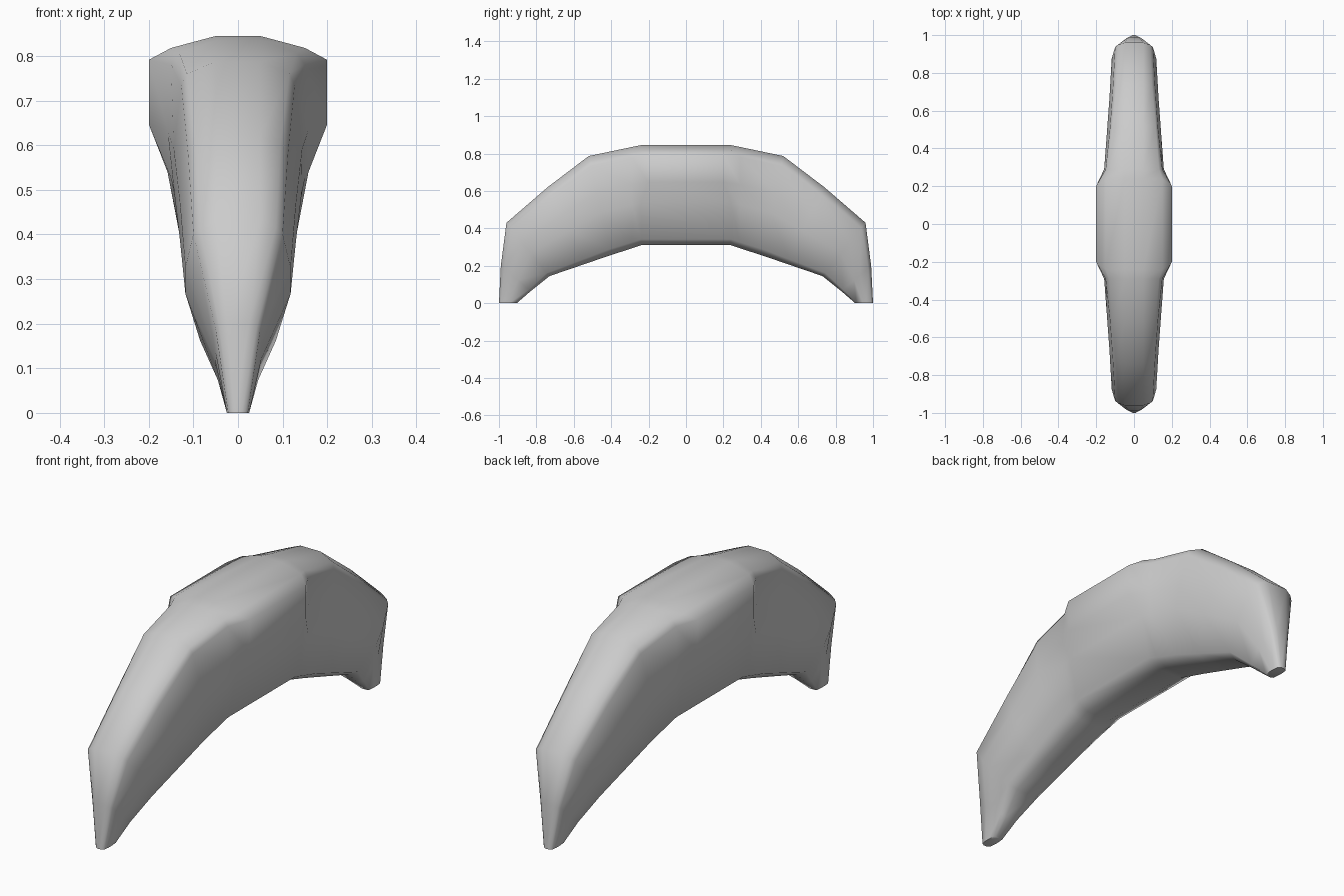
import bpy, bmesh, math

if "Cube" in bpy.data.objects:
    bpy.data.objects.remove(bpy.data.objects["Cube"])

# Each section: top (y, z), bottom (y, z), half widths from top to bottom edge
T = [0, 0.05, 0.10, 0.37, 0.57, 0.94, 1.0]
SECTIONS = [
    ((1.00, 0.00), (0.905, 0.00), [.008, .016, .022, .025, .025, .022, .010]),
    ((0.99, 0.20), (0.83, 0.065), [.025, .042, .050, .053, .053, .045, .022]),
    ((0.96, 0.43), (0.73, 0.145), [.050, .085, .100, .118, .118, .085, .045]),
    ((0.74, 0.62), (0.54, 0.21), [.050, .095, .112, .130, .130, .098, .050]),
    ((0.52, 0.787), (0.40, 0.258), [.050, .115, .127, .144, .142, .108, .055]),
    ((0.29, 0.835), (0.29, 0.293), [.050, .132, .150, .158, .150, .115, .058]),
    ((0.24, 0.845), (0.24, 0.31), [.050, .150, .200, .200, .158, .120, .060]),
]


def ring(bm, section, side):
    (ty, tz), (by, bz), widths = section
    half = []
    for i, (t, w) in enumerate(zip(T, widths)):
        y = ty + (by - ty) * t
        if w == 0.2:          # the side bulge is a little shorter than the top
            y *= 0.84
        half.append((w, side * y, tz + (bz - tz) * t))
    pts = half + [(-x, y, z) for x, y, z in reversed(half)]
    return [bm.verts.new(p) for p in pts]


# Arched, tapering body lofted from end to end
bm = bmesh.new()
rings = [ring(bm, s, -1) for s in SECTIONS] + [ring(bm, s, 1) for s in reversed(SECTIONS)]
n = len(rings[0])
for a, b in zip(rings, rings[1:]):
    for i in range(n):
        j = (i + 1) % n
        bm.faces.new((a[i], a[j], b[j], b[i]))
bm.faces.new(rings[0])
bm.faces.new(rings[-1])
bmesh.ops.recalc_face_normals(bm, faces=bm.faces)

mesh = bpy.data.meshes.new("arched_body")
bm.to_mesh(mesh)
bm.free()
body = bpy.data.objects.new("arched_body", mesh)
bpy.context.collection.objects.link(body)
bpy.context.view_layer.objects.active = body
body.select_set(True)
bpy.ops.object.shade_smooth_by_angle(angle=math.radians(65))
